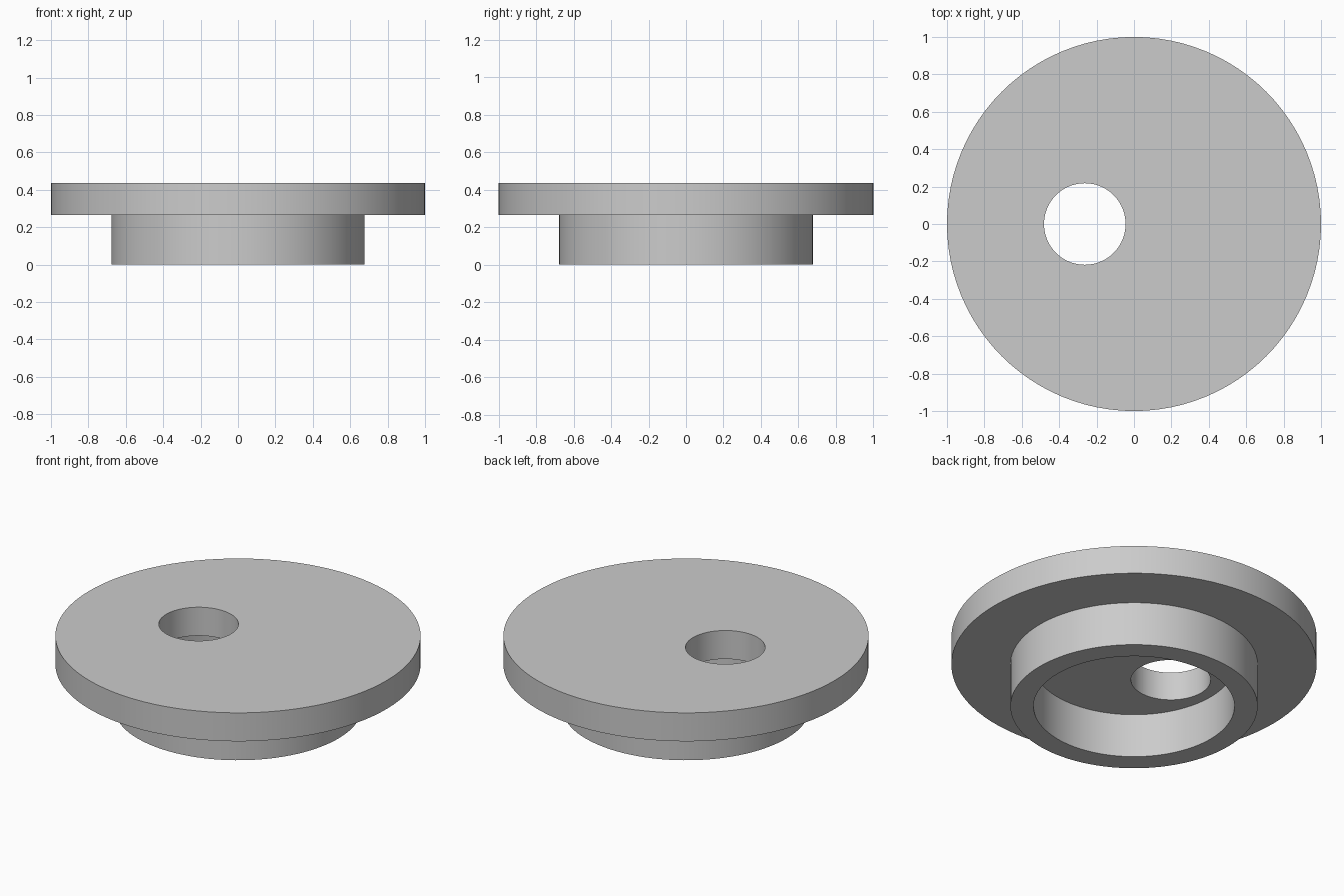
import bpy, bmesh, math

if "Cube" in bpy.data.objects:
    bpy.data.objects.remove(bpy.data.objects["Cube"], do_unlink=True)

SEGMENTS = 96
FLANGE_R, COLLAR_R, RECESS_R, HOLE_R = 1.0, 0.677, 0.55, 0.218
FLANGE_BOTTOM, FLANGE_TOP = 0.265, 0.437
HOLE_X = -0.263

grey = bpy.data.materials.new("plain grey")
grey.use_nodes = True
colour = (0.6, 0.6, 0.6, 1)
grey.diffuse_color = colour
grey.node_tree.nodes["Principled BSDF"].inputs["Base Color"].default_value = colour


def lathe(name, profile):
    """Spin a closed (radius, height) profile that starts and ends on the axis."""
    bm = bmesh.new()
    verts = [bm.verts.new((r, 0, z)) for r, z in profile]
    edges = [bm.edges.new(pair) for pair in zip(verts, verts[1:])]
    bmesh.ops.spin(bm, geom=verts + edges, cent=(0, 0, 0), axis=(0, 0, 1),
                   angle=math.tau, steps=SEGMENTS, use_merge=True)
    bmesh.ops.remove_doubles(bm, verts=bm.verts, dist=1e-5)
    bmesh.ops.recalc_face_normals(bm, faces=bm.faces)
    mesh = bpy.data.meshes.new(name)
    bm.to_mesh(mesh)
    bm.free()
    mesh.materials.append(grey)
    obj = bpy.data.objects.new(name, mesh)
    bpy.context.collection.objects.link(obj)
    return obj


# Flanged cap: wide disc over a hollow collar
cap = lathe("flanged_cap", [
    (0, FLANGE_BOTTOM), (RECESS_R, FLANGE_BOTTOM), (RECESS_R, 0), (COLLAR_R, 0),
    (COLLAR_R, FLANGE_BOTTOM), (FLANGE_R, FLANGE_BOTTOM), (FLANGE_R, FLANGE_TOP),
    (0, FLANGE_TOP)])

# Off-centre hole through the disc
cutter = lathe("hole_cutter", [(0, 0.1), (HOLE_R, 0.1), (HOLE_R, 0.6), (0, 0.6)])
cutter.location.x = HOLE_X
cutter.hide_render = True
cutter.hide_set(True)
cut = cap.modifiers.new("hole", "BOOLEAN")
cut.operation = "DIFFERENCE"
cut.solver = "EXACT"
cut.object = cutter

# Apply the cut, then smooth the round walls and keep the rims sharp
bpy.ops.object.select_all(action="DESELECT")
bpy.context.view_layer.objects.active = cap
cap.select_set(True)
bpy.ops.object.modifier_apply(modifier=cut.name)
bpy.data.objects.remove(cutter, do_unlink=True)
bpy.ops.object.shade_smooth_by_angle(angle=math.radians(30))
